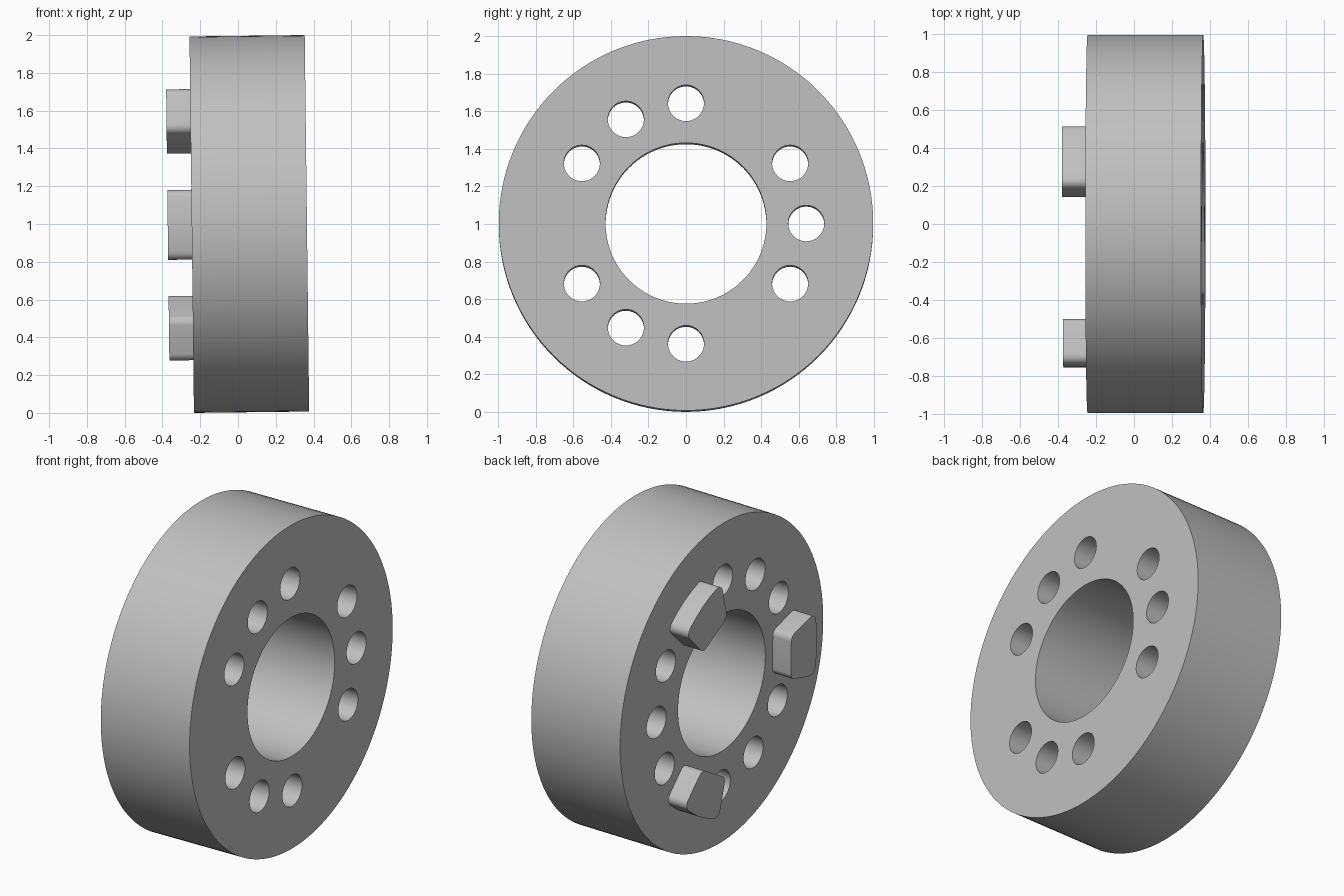
import bpy, bmesh
from math import sin, cos, tan, asin, pi, radians
from mathutils import Matrix, Vector

if "Cube" in bpy.data.objects:
    bpy.data.objects.remove(bpy.data.objects["Cube"])

TILT = 0.0118          # slight lean of the axis
FACE, BACK, LUG_END = 0.365, -0.245, -0.372

# Profiles are drawn flat in (y, z) and extruded along the axis x
AXIS = Matrix(((0, 0, 1, 0), (1, 0, 0, 0), (0, 1, 0, 0), (0, 0, 0, 1)))
PLACE = Matrix.Translation((0, 0, 0.9994)) @ Matrix.Rotation(-TILT, 4, 'Y') @ AXIS

grey = bpy.data.materials.new("light_grey")
grey.use_nodes = True
colour = (0.53, 0.53, 0.53, 1)
grey.diffuse_color = colour
grey.node_tree.nodes["Principled BSDF"].inputs["Base Color"].default_value = colour


def arc(centre, radius, start, end, steps):
    """Points on an arc, angles in radians."""
    return [Vector((centre[0] + radius * cos(start + (end - start) * i / steps),
                    centre[1] + radius * sin(start + (end - start) * i / steps)))
            for i in range(steps + 1)]


def circle(centre, radius, steps):
    return arc(centre, radius, 0, 2 * pi, steps)[:-1]


def extrude_profile(name, loops, low, high):
    """Solid from one outline and any number of hole outlines."""
    bm = bmesh.new()
    edges = []
    for loop in loops:
        verts = [bm.verts.new((p.x, p.y, low)) for p in loop]
        edges += [bm.edges.new((v, verts[i - 1])) for i, v in enumerate(verts)]
    bmesh.ops.triangle_fill(bm, edges=edges, use_beauty=True)
    new = bmesh.ops.extrude_face_region(bm, geom=bm.faces[:], use_keep_orig=True)
    bmesh.ops.translate(bm, vec=(0, 0, high - low),
                        verts=[g for g in new["geom"] if isinstance(g, bmesh.types.BMVert)])
    bmesh.ops.recalc_face_normals(bm, faces=bm.faces[:])
    bm.transform(PLACE)
    mesh = bpy.data.meshes.new(name)
    bm.to_mesh(mesh)
    bm.free()
    mesh.materials.append(grey)
    obj = bpy.data.objects.new(name, mesh)
    bpy.context.collection.objects.link(obj)
    bpy.ops.object.select_all(action='DESELECT')
    obj.select_set(True)
    bpy.context.view_layer.objects.active = obj
    bpy.ops.object.shade_smooth_by_angle(angle=radians(30))
    return obj


# Ring body: bore plus bolt holes every 30 degrees, except at the lugs
LUG_ANGLES = (60, 180, 300)
loops = [circle((0, 0), 0.9965, 128), circle((0, 0), 0.428, 96)]
for a in range(0, 360, 30):
    if a not in LUG_ANGLES:
        t = radians(a)
        loops.append(circle((0.64 * cos(t), 0.64 * sin(t)), 0.096, 40))
extrude_profile("ring_body", loops, BACK, FACE)

# Lug outline: radial sides, flat inner side, curved outer side, rounded corners
SIDE, FILLET, INNER, OUTER = radians(15), 0.045, 0.50, 0.755
mid = OUTER - FILLET
swing = SIDE - asin(FILLET / mid)
inner_c = (INNER + FILLET, (INNER + FILLET) * tan(SIDE) - FILLET / cos(SIDE))
outer_c = (mid * cos(swing), mid * sin(swing))
half = (arc((0, 0), OUTER, 0, swing, 8)[1:-1]
        + arc(outer_c, FILLET, swing, pi / 2 + SIDE, 8)
        + arc(inner_c, FILLET, pi / 2 + SIDE, pi, 8))
outline = [Vector((OUTER, 0))] + half + [Vector((p.x, -p.y)) for p in reversed(half)]

for n, a in enumerate(LUG_ANGLES, 1):
    turn = Matrix.Rotation(radians(a), 2)
    extrude_profile(f"drive_lug_{n}", [[turn @ p for p in outline]], LUG_END, BACK + 0.01)
